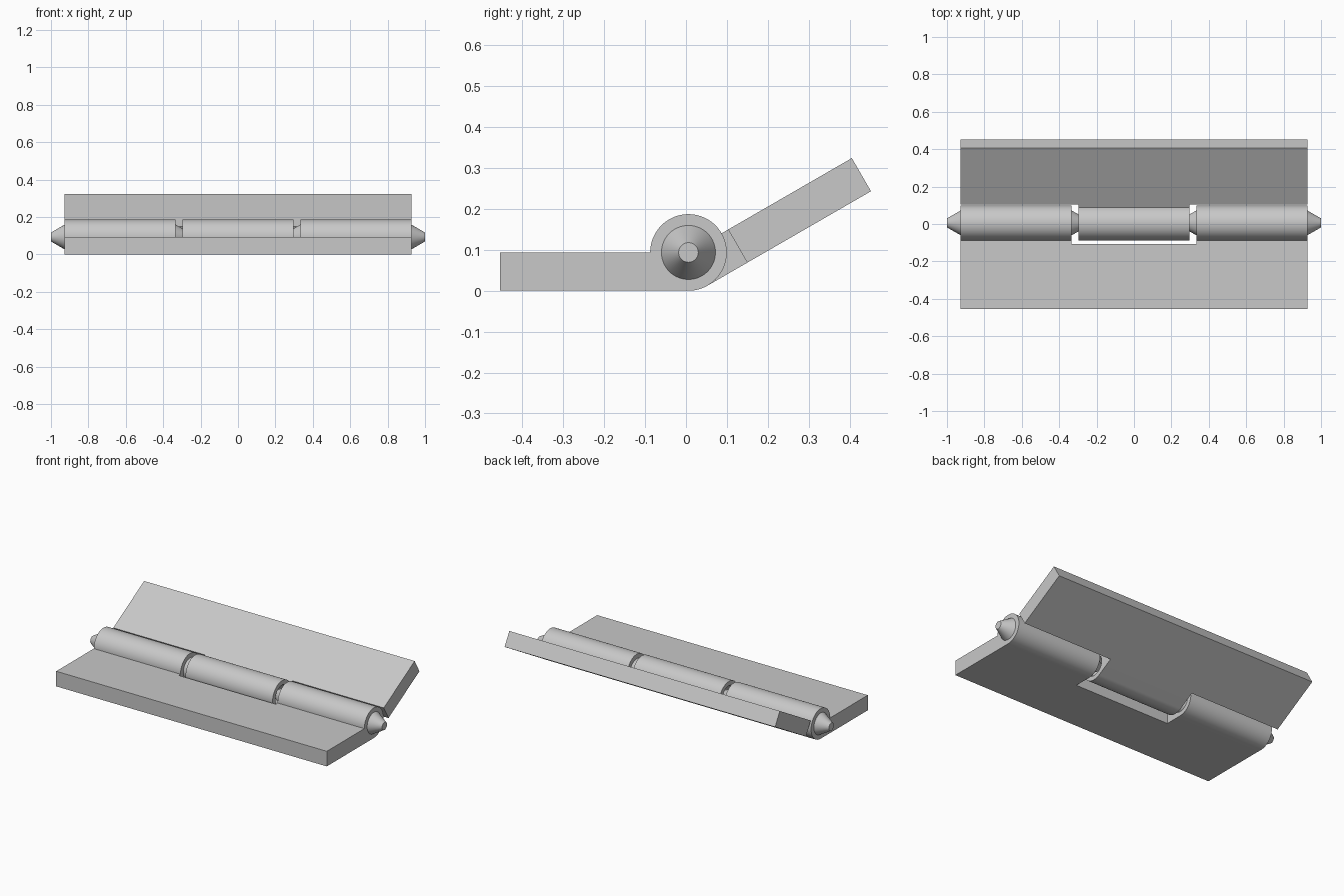
import bpy, bmesh, math
from mathutils import Matrix, Vector

cube = bpy.data.objects.get("Cube")
if cube:
    bpy.data.objects.remove(cube, do_unlink=True)

R = 0.0935                       # barrel radius and plate thickness
LEAF, NECK = 0.461, 0.112        # plate reach and neck reach from the axis
HALF, GAP_OUT, GAP_IN = 0.927, 0.333, 0.298
CONE_R, TIP_R, CONE_L = 0.066, 0.024, 0.073
AXIS = Vector((0, 0.006, R))

grey = bpy.data.materials.new("plain grey")
grey.use_nodes = True
colour = (0.58, 0.58, 0.58, 1)
grey.diffuse_color = colour
grey.node_tree.nodes["Principled BSDF"].inputs["Base Color"].default_value = colour


def finish(name, bm):
    bmesh.ops.recalc_face_normals(bm, faces=bm.faces)
    mesh = bpy.data.meshes.new(name)
    bm.to_mesh(mesh)
    bm.free()
    obj = bpy.data.objects.new(name, mesh)
    mesh.materials.append(grey)
    bpy.context.collection.objects.link(obj)
    return obj


def extrude(name, profile, x0, x1):
    """Extrude a (y, z) outline along x."""
    bm = bmesh.new()
    face = bm.faces.new([bm.verts.new((x0, y, z)) for y, z in profile])
    ext = bmesh.ops.extrude_face_region(bm, geom=[face])["geom"]
    verts = [v for v in ext if isinstance(v, bmesh.types.BMVert)]
    bmesh.ops.translate(bm, verts=verts, vec=(x1 - x0, 0, 0))
    return finish(name, bm)


def cone(name, x, side, back=0.0):
    """Truncated cone with its wide end at x, pointing along side; back adds a buried root."""
    slope = (CONE_R - TIP_R) / CONE_L
    bm = bmesh.new()
    place = Matrix.Translation((x + side * (CONE_L - back) / 2, 0, 0)) \
        @ Matrix.Rotation(side * math.pi / 2, 4, 'Y')
    bmesh.ops.create_cone(bm, cap_ends=True, segments=64, radius1=CONE_R + slope * back,
                          radius2=TIP_R, depth=CONE_L + back, matrix=place)
    return finish(name, bm)


def combine(obj, tool, operation):
    mod = obj.modifiers.new("join", 'BOOLEAN')
    mod.operation, mod.object, mod.solver = operation, tool, 'EXACT'
    bpy.context.view_layer.objects.active = obj
    bpy.ops.object.modifier_apply(modifier=mod.name)
    bpy.data.objects.remove(tool, do_unlink=True)


def plate_outline(s):
    """Plate flowing into a round barrel, reaching along s * y."""
    arc = [math.radians(-90 + 270 * i / 72) for i in range(73)]
    pts = [(-LEAF, -R)] + [(R * math.cos(a), R * math.sin(a)) for a in arc] + [(-LEAF, 0)]
    return [(-s * y, z) for y, z in pts]


def box_outline(y0, y1, z0, z1):
    return [(y0, z0), (y1, z0), (y1, z1), (y0, z1)]


# Front leaf: two outer barrels with the middle cut away
front_leaf = extrude("front_leaf", plate_outline(-1), -HALF, HALF)
notch = extrude("notch_cutter", box_outline(-NECK, 0.2, -0.2, 0.2), -GAP_OUT, GAP_OUT)
combine(front_leaf, notch, 'DIFFERENCE')

# Rear leaf: middle barrel joined to a full width plate
rear_leaf = extrude("rear_leaf", plate_outline(1), -GAP_IN, GAP_IN)
plate = extrude("rear_plate", box_outline(NECK, LEAF, -R, 0), -HALF, HALF)
combine(rear_leaf, plate, 'UNION')

# Conical sockets in the middle barrel
for side in (-1, 1):
    socket = cone("socket_cutter", side * GAP_IN, -side, back=0.01)
    combine(rear_leaf, socket, 'DIFFERENCE')

# Conical pivots on both ends of each outer barrel
pivots = []
for side, label in ((1, "left"), (-1, "right")):
    pivots.append(cone(label + "_outer_pivot", side * HALF, side))
    pivots.append(cone(label + "_inner_pivot", side * GAP_OUT, -side))

# Lift onto the axis, open the rear leaf, smooth the round surfaces
for obj in [front_leaf, rear_leaf] + pivots:
    turn = math.radians(30) if obj == rear_leaf else 0
    obj.data.transform(Matrix.Translation(AXIS) @ Matrix.Rotation(turn, 4, 'X'))
    bpy.ops.object.select_all(action='DESELECT')
    obj.select_set(True)
    bpy.context.view_layer.objects.active = obj
    bpy.ops.object.shade_smooth_by_angle(angle=math.radians(25))
